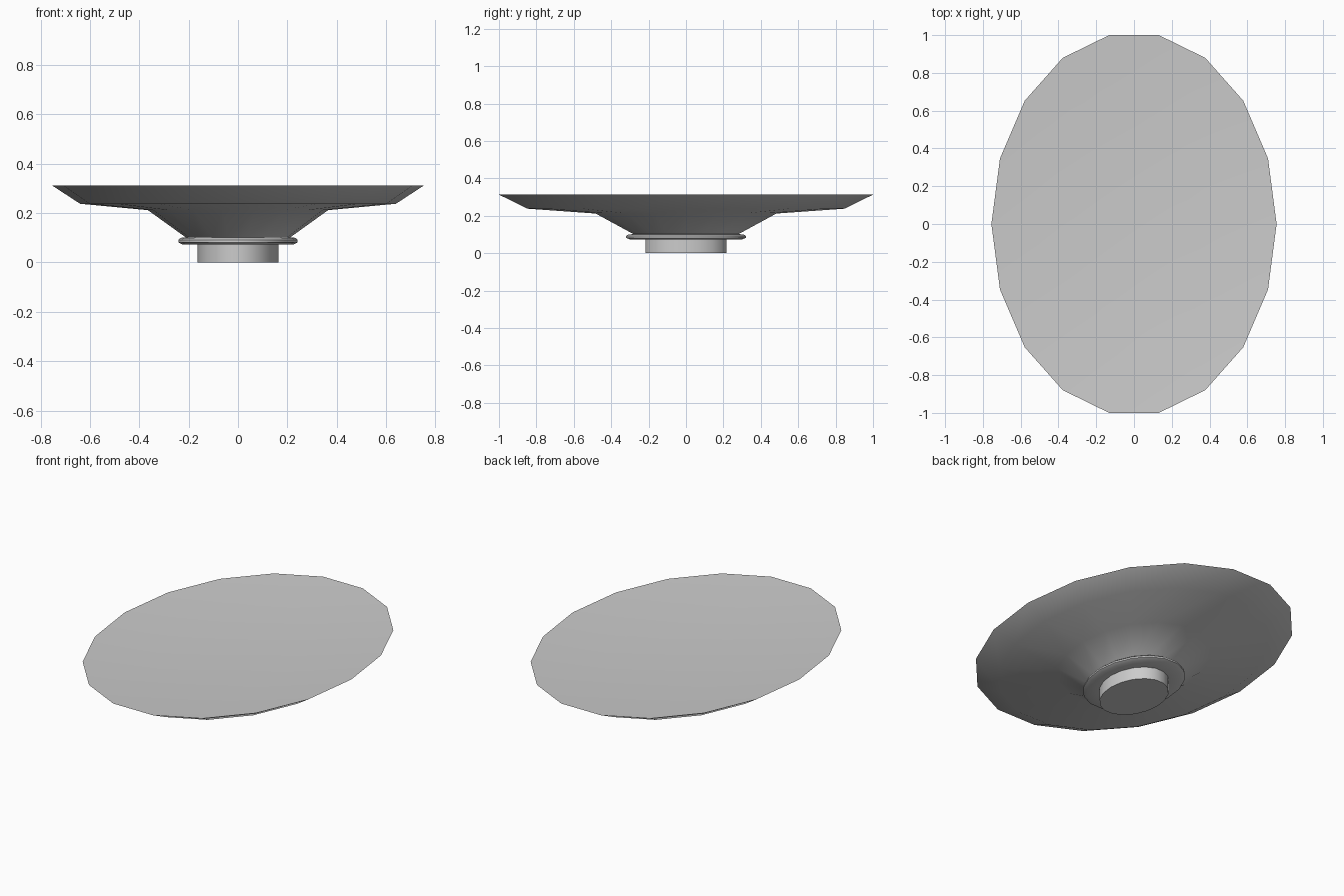
import bpy, bmesh, math

if "Cube" in bpy.data.objects:
    bpy.data.objects.remove(bpy.data.objects["Cube"])

SIDES = 18
STRETCH = 1.345  # oval: y radius / x radius


def oval_lathe(name, profile):
    """Sweep (x radius, z) points round an oval and cap both ends."""
    bm = bmesh.new()
    rings = []
    for r, z in profile:
        rings.append([bm.verts.new((r * math.cos(2 * math.pi * i / SIDES),
                                    r * STRETCH * math.sin(2 * math.pi * i / SIDES), z))
                      for i in range(SIDES)])
    for a, b in zip(rings, rings[1:]):
        for i in range(SIDES):
            j = (i + 1) % SIDES
            bm.faces.new((a[i], a[j], b[j], b[i]))
    bm.faces.new(rings[0][::-1])
    bm.faces.new(rings[-1])
    bmesh.ops.recalc_face_normals(bm, faces=bm.faces)
    mesh = bpy.data.meshes.new(name)
    bm.to_mesh(mesh)
    bm.free()
    obj = bpy.data.objects.new(name, mesh)
    bpy.context.collection.objects.link(obj)
    bpy.ops.object.select_all(action='DESELECT')
    obj.select_set(True)
    bpy.context.view_layer.objects.active = obj
    bpy.ops.object.shade_smooth_by_angle(angle=math.radians(45))
    return obj


# Foot, collar, flared stem, dish underside, rim and shallow top in one skin
oval_lathe("oval_pedestal_dish", [
    (0.164, 0.0), (0.164, 0.073),                                # foot
    (0.225, 0.073), (0.242, 0.082), (0.242, 0.092), (0.232, 0.1),  # collar
    (0.212, 0.102), (0.365, 0.212),                              # stem
    (0.64, 0.238), (0.755, 0.313),                               # underside, rim
    (0.40, 0.288),                                               # top
])
